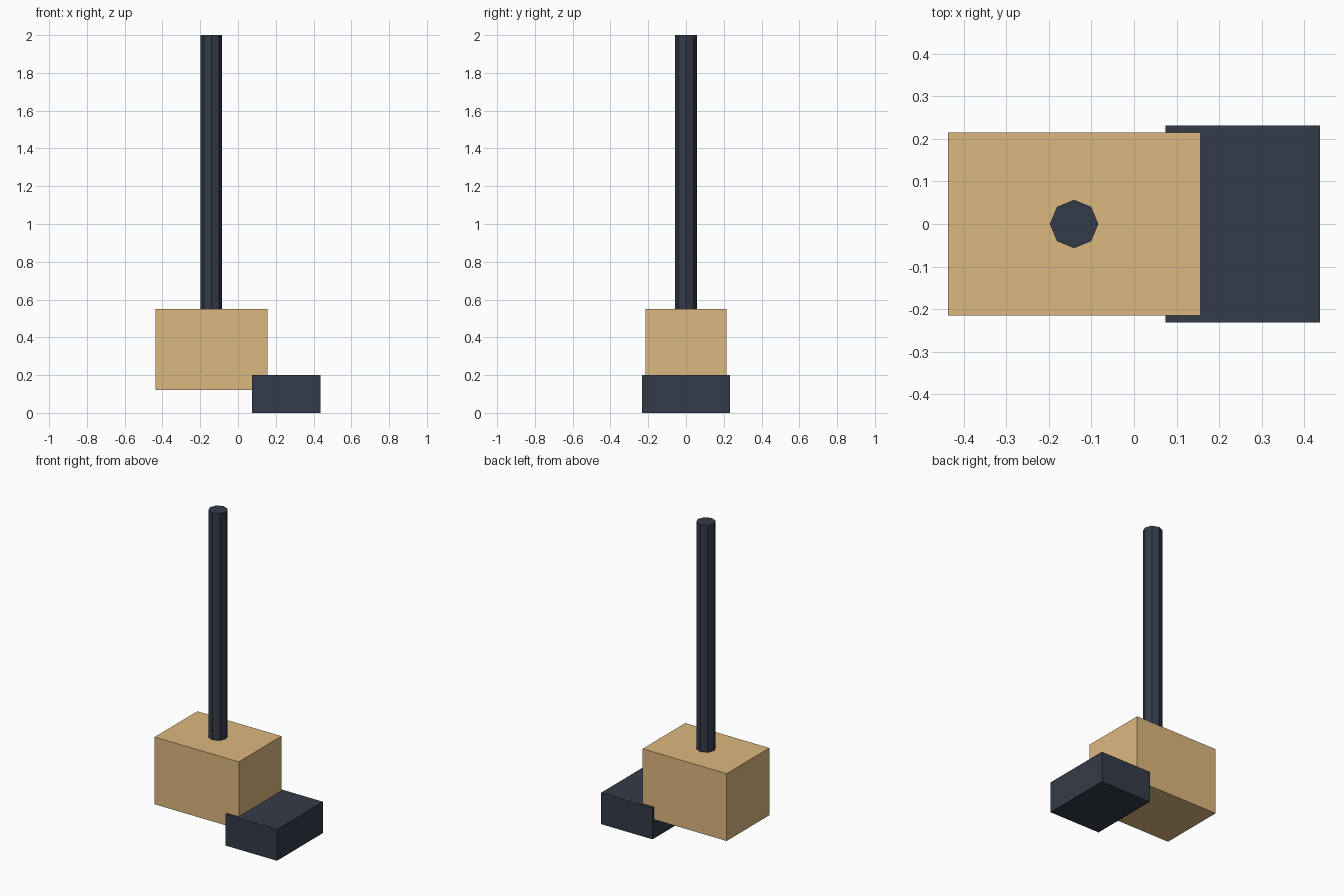
import bpy

if "Cube" in bpy.data.objects:
    bpy.data.objects.remove(bpy.data.objects["Cube"])


def material(name, color):
    mat = bpy.data.materials.new(name)
    mat.diffuse_color = color
    mat.use_nodes = True
    mat.node_tree.nodes["Principled BSDF"].inputs["Base Color"].default_value = mat.diffuse_color
    return mat


dark = material("dark_slate", (0.034, 0.043, 0.065, 1))
tan = material("tan_wood", (0.72, 0.48, 0.21, 1))


def box(name, x0, x1, half_width, z0, z1, mat):
    bpy.ops.mesh.primitive_cube_add(size=1, location=((x0 + x1) / 2, 0, (z0 + z1) / 2))
    obj = bpy.context.object
    obj.name = name
    obj.scale = (x1 - x0, 2 * half_width, z1 - z0)
    bpy.ops.object.transform_apply(location=False, rotation=False, scale=True)
    obj.data.materials.append(mat)
    return obj


def rod(name, x, radius, z0, z1, sides, mat):
    bpy.ops.mesh.primitive_cylinder_add(vertices=sides, radius=radius, depth=z1 - z0,
                                        location=(x, 0, (z0 + z1) / 2))
    obj = bpy.context.object
    obj.name = name
    obj.data.materials.append(mat)
    return obj


# Main block
box("block", -0.438, 0.156, 0.215, 0.12, 0.55, tan)

# Low dark foot overlapping the block's right end
box("foot", 0.074, 0.438, 0.232, 0.0, 0.2, dark)

# Eight-sided upright pole centred on the block
rod("pole", -0.141, 0.057, 0.55, 2.0, 8, dark)
